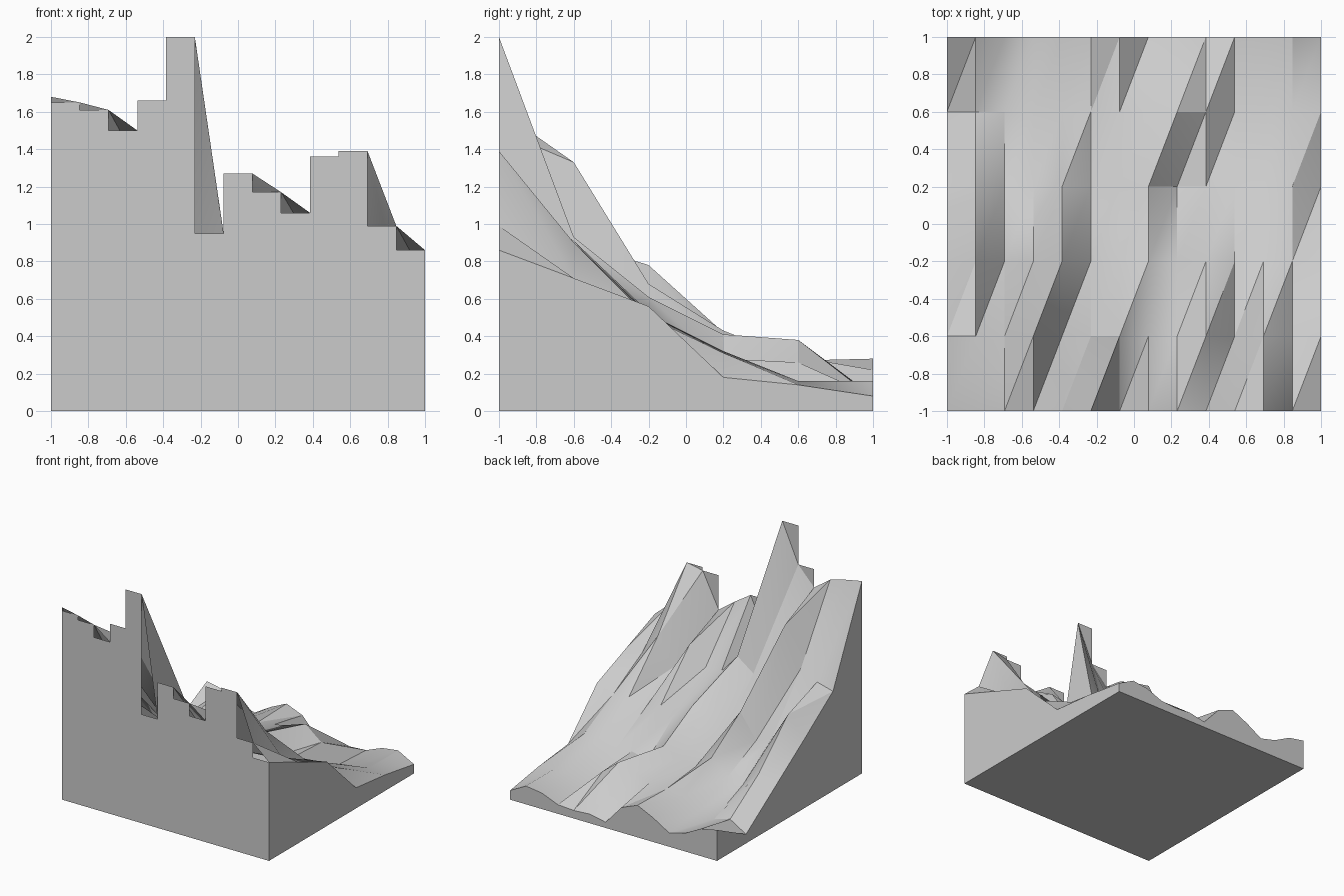
import bpy
import bmesh
import math

cube = bpy.data.objects.get("Cube")
if cube:
    bpy.data.objects.remove(cube, do_unlink=True)

# Ground heights in hundredths, one row per y step from front to back
HEIGHTS = [
    [168, 165, 161, 150, 166, 200, 95, 127, 117, 106, 136, 139, 99, 86],
    [87, 91, 99, 133, 83, 82, 93, 76, 75, 91, 67, 90, 71, 71],
    [60, 78, 53, 47, 68, 46, 57, 61, 52, 53, 46, 52, 50, 56],
    [34, 42, 28, 30, 43, 31, 35, 41, 25, 28, 26, 32, 31, 18],
    [8, 17, 13, 16, 24, 27, 29, 33, 38, 26, 10, 14, 16, 14],
    [27, 24, 16, 12, 21, 28, 22, 5, 8, 7, 8, 14, 16, 8],
]
ROWS, COLS = len(HEIGHTS), len(HEIGHTS[0])


def make_material(name, color):
    mat = bpy.data.materials.new(name)
    mat.use_nodes = True
    mat.diffuse_color = color
    for node in mat.node_tree.nodes:
        if node.type == 'BSDF_PRINCIPLED':
            node.inputs["Base Color"].default_value = color
    return mat


stone = make_material("stone grey", (0.6, 0.6, 0.6, 1))


def grid_xy(col, row):
    return -1 + 2 * col / (COLS - 1), -1 + 2 * row / (ROWS - 1)


def top_point(col, row):
    x, y = grid_xy(col, row)
    return (x, y, HEIGHTS[row][col] / 100)


def base_point(col, row):
    x, y = grid_xy(col, row)
    return (x, y, 0)


def finish(name, bm):
    mesh = bpy.data.meshes.new(name)
    bm.to_mesh(mesh)
    bm.free()
    mesh.materials.append(stone)
    obj = bpy.data.objects.new(name, mesh)
    bpy.context.collection.objects.link(obj)
    return obj


# Sloping ground, every cell split along the same diagonal
bm = bmesh.new()
verts = [[bm.verts.new(top_point(c, r)) for c in range(COLS)] for r in range(ROWS)]
for r in range(ROWS - 1):
    for c in range(COLS - 1):
        a, b = verts[r][c], verts[r][c + 1]
        d, e = verts[r + 1][c], verts[r + 1][c + 1]
        bm.faces.new((a, b, e))
        bm.faces.new((a, e, d))
ground = finish("mountain_slope", bm)
bpy.ops.object.select_all(action='DESELECT')
ground.select_set(True)
bpy.context.view_layer.objects.active = ground
bpy.ops.object.shade_smooth_by_angle(angle=math.radians(30))


# Walls that follow the ground edge along a path of grid points
def edge_wall(name, path):
    bm = bmesh.new()
    tops = [bm.verts.new(top_point(c, r)) for c, r in path]
    lows = [bm.verts.new(base_point(c, r)) for c, r in path]
    for k in range(len(path) - 1):
        bm.faces.new((lows[k], lows[k + 1], tops[k + 1], tops[k]))
    finish(name, bm)


edge_wall("left_wall", [(COLS - 1, r) for r in range(ROWS)])
edge_wall("back_wall", [(c, ROWS - 1) for c in reversed(range(COLS))])
edge_wall("right_wall", [(0, r) for r in reversed(range(ROWS))])

# Stepped front wall, each panel level with the ground at its +x end
bm = bmesh.new()
for c in range(COLS - 1):
    x0, y = grid_xy(c, 0)
    x1, y, z = top_point(c + 1, 0)
    corners = [(x0, y, 0), (x1, y, 0), (x1, y, z), (x0, y, z)]
    bm.faces.new([bm.verts.new(p) for p in corners])
finish("front_wall", bm)

# Flat underside
bm = bmesh.new()
corners = [(-1, -1, 0), (-1, 1, 0), (1, 1, 0), (1, -1, 0)]
bm.faces.new([bm.verts.new(p) for p in corners])
finish("base", bm)
